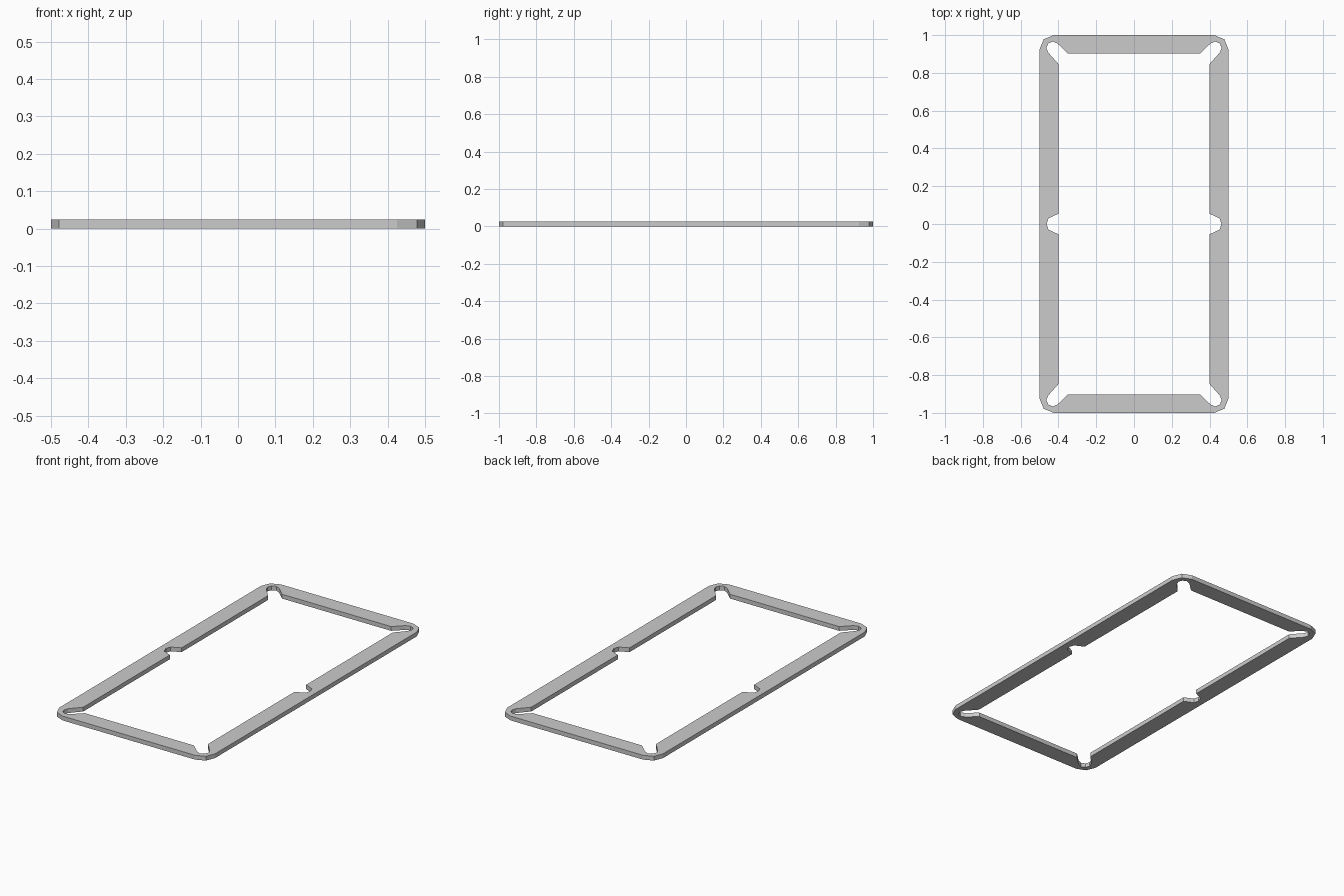
import bpy, bmesh
from math import cos, sin, radians

if "Cube" in bpy.data.objects:
    bpy.data.objects.remove(bpy.data.objects["Cube"])

HEIGHT = 0.025


def arc(cx, cy, r, start, end, steps):
    angles = [radians(start + (end - start) * i / steps) for i in range(steps + 1)]
    return [(cx + r * cos(a), cy + r * sin(a)) for a in angles]


# One quarter of the frame: chamfered outer corner, inner edge with
# a corner pocket and half of the side pocket
outer = [(0.5, 0)] + arc(0.425, 0.925, 0.075, 0, 90, 2) + [(0, 1)]
corner_pocket = [(0.35, 0.903)] + arc(0.43, 0.932, 0.034, 135, -45, 4) + [(0.4, 0.847)]
side_pocket = [(0.4, 0.054), (0.453, 0.03), (0.463, 0)]
profile = outer + [(0, 0.903)] + corner_pocket + side_pocket

bm = bmesh.new()
face = bm.faces.new([bm.verts.new((x, y, 0)) for x, y in profile])
ext = bmesh.ops.extrude_face_region(bm, geom=[face], use_keep_orig=True)
top = [v for v in ext["geom"] if isinstance(v, bmesh.types.BMVert)]
bmesh.ops.translate(bm, verts=top, vec=(0, 0, HEIGHT))
bmesh.ops.recalc_face_normals(bm, faces=bm.faces)

# Open the two ends that meet the mirrored quarters
ends = [f for f in bm.faces
        if all(abs(v.co.x) < 1e-5 for v in f.verts)
        or all(abs(v.co.y) < 1e-5 for v in f.verts)]
bmesh.ops.delete(bm, geom=ends, context='FACES')

mesh = bpy.data.meshes.new("rail_frame")
bm.to_mesh(mesh)
bm.free()
frame = bpy.data.objects.new("rail_frame", mesh)
bpy.context.collection.objects.link(frame)

# Mirror the quarter into the full frame
mirror = frame.modifiers.new("mirror", 'MIRROR')
mirror.use_axis = (True, True, False)
mirror.use_clip = True
mirror.merge_threshold = 0.0005
